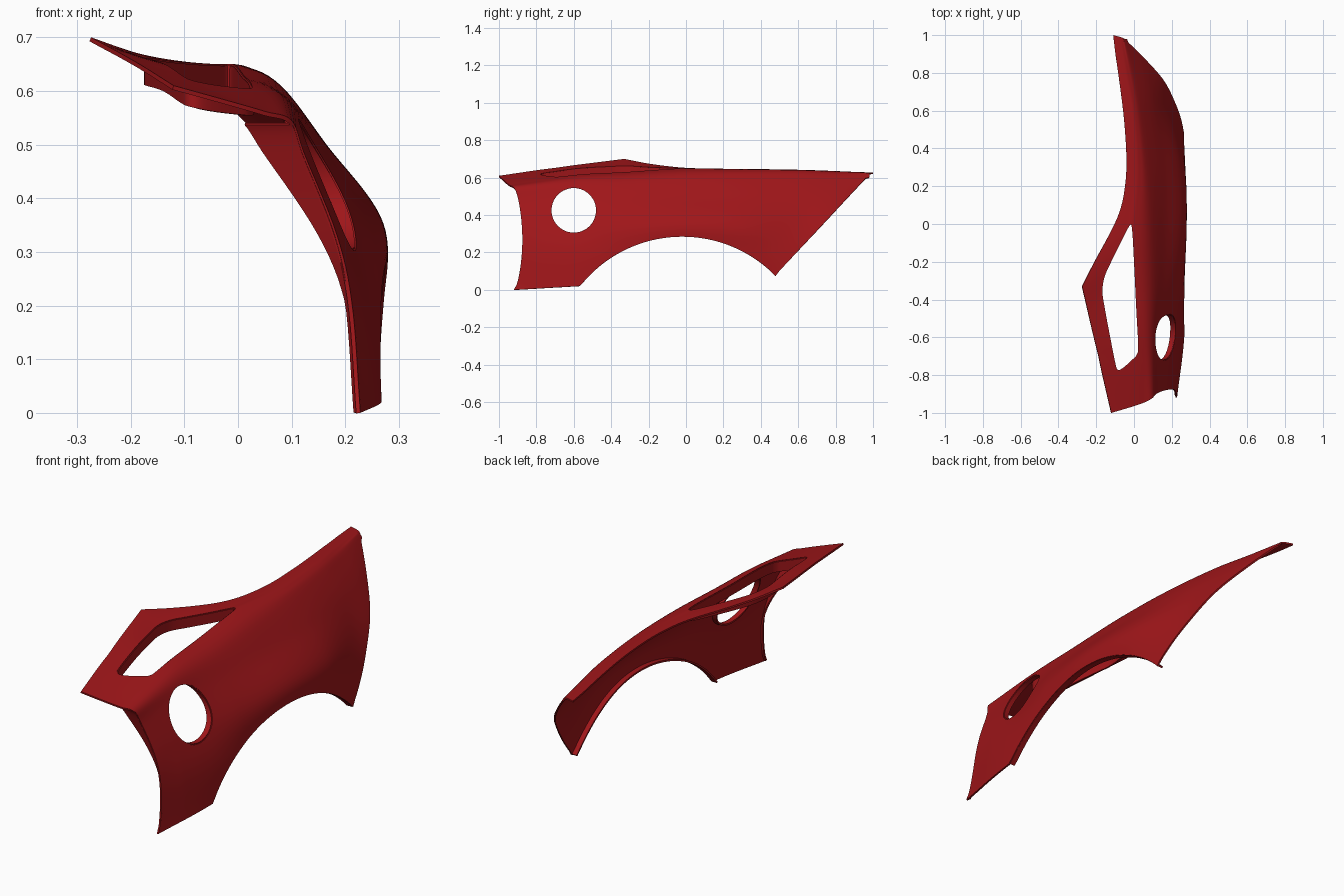
import bpy, bmesh, math
from mathutils import Vector
from mathutils.bvhtree import BVHTree

if "Cube" in bpy.data.objects:
    bpy.data.objects.remove(bpy.data.objects["Cube"])

THICK = 0.008
paint = bpy.data.materials.new("dark_red_paint")
paint.diffuse_color = (0.35, 0.008, 0.01, 1)
paint.use_nodes = True
paint.node_tree.nodes["Principled BSDF"].inputs["Base Color"].default_value = paint.diffuse_color


def spline(ks, vs, k):
    """Smooth curve through values vs at knots ks."""
    n = len(ks)
    i = 0
    while i < n - 2 and k > ks[i + 1]:
        i += 1
    def slope(j):
        a, b = max(j - 1, 0), min(j + 1, n - 1)
        return (vs[b] - vs[a]) / (ks[b] - ks[a])
    h = ks[i + 1] - ks[i]
    s = min(max((k - ks[i]) / h, 0), 1)
    return (vs[i] * (2*s**3 - 3*s**2 + 1) + slope(i) * (h * (s**3 - 2*s**2 + s))
            + vs[i + 1] * (3*s**2 - 2*s**3) + slope(i + 1) * (h * (s**3 - s**2)))


# Cross-sections (x, z) from the top face over the crease and down the side
SECTIONS = {
    -.92: [(-.03, .585), (.05, .562), (.1, .545), (.125, .48), (.185, .33), (.213, .2), (.228, 0)],
    -.6: [(-.08, .635), (.03, .612), (.092, .58), (.135, .5), (.2, .35), (.245, .2), (.268, 0)],
    -.33: [(-.13, .65), (0, .632), (.085, .595), (.155, .5), (.245, .35), (.268, .2), (.272, 0)],
    0: [(-.04, .65), (.01, .646), (.08, .61), (.165, .5), (.27, .355), (.274, .2), (.275, 0)],
    .3: [(0, .645), (.03, .638), (.07, .61), (.155, .5), (.255, .35), (.272, .2), (.272, 0)],
    .6: [(-.025, .641), (.005, .635), (.04, .605), (.115, .5), (.19, .35), (.237, .2), (.265, 0)],
    .8: [(-.055, .634), (-.03, .628), (0, .605), (.08, .5), (.165, .35), (.21, .2), (.23, 0)],
    .98: [(-.085, .627), (-.062, .624), (-.045, .612), (.03, .5), (.1, .35), (.17, .2), (.2, 0)],
}
# Inner edge (y, x, z): straight ahead of the pointed tip, curved behind it
INNER_FRONT = [(-.92, -.12, .61), (-.7, -.187, .652), (-.33, -.274, .70)]
INNER_BACK = [(-.33, -.274, .70), (-.2, -.208, .675), (-.05, -.128, .656), (.05, -.082, .65),
              (.15, -.055, .648), (.3, -.04, .646), (.5, -.048, .644), (.7, -.07, .639), (.98, -.11, .627)]


def section(u):
    tab = INNER_FRONT if u < -.33 else INNER_BACK
    pts = [spline([r[0] for r in tab], [Vector(r[1:]) for r in tab], u)]
    ks = list(SECTIONS)
    for j in range(7):
        pts.append(spline(ks, [Vector(SECTIONS[k][j]) for k in ks], u))
    return pts


def lower_edge(u):
    if u <= -.57:
        return .02 * (u + .92) / .35
    if u <= .48:
        return -.415 + math.sqrt(.70**2 - (u + .02)**2)
    return min(.08 + (u - .48) * 1.075, .602)


def column(u):
    pts, ks, zb = section(u), list(range(8)), lower_edge(u)
    lo, hi = 3.0, 7.0
    for _ in range(30):
        m = (lo + hi) / 2
        if spline(ks, pts, m).y > zb:
            lo = m
        else:
            hi = m
    ts = [3 * j / 18 for j in range(18)] + [3 + (lo - 3) * j / 26 for j in range(27)]
    out = []
    for t in ts:
        p, y = spline(ks, pts, t), u
        if t < 3:      # slanted front and rear ends of the top face
            y += (1 - t / 3) * (-.08 * max(0, (-.7 - u) / .22) + .02 * max(0, (u - .9) / .08))
        else:          # hollow front edge of the side
            bow = .045 * math.sin(math.pi * min(max(p.y / .545, 0), 1))**.6
            y += bow * max(0, (-.74 - u) / .18)
        out.append(Vector((p.x, y, p.y)))
    return out


def make(name, verts, faces, solid=True, offset=-1):
    me = bpy.data.meshes.new(name)
    me.from_pydata(verts, [], faces)
    ob = bpy.data.objects.new(name, me)
    bpy.context.collection.objects.link(ob)
    me.materials.append(paint)
    if solid:
        m = ob.modifiers.new("thickness", 'SOLIDIFY')
        m.thickness, m.offset = THICK, offset
    return ob


def strip(name, top, offsets, closed=False):
    """Return flange hanging off an edge line."""
    n = len(top)
    verts = list(top) + [p + o for p, o in zip(top, offsets)]
    faces = [(i, (i + 1) % n, n + (i + 1) % n, n + i) for i in range(n if closed else n - 1)]
    return make(name, verts, faces, offset=0)


def prism(name, ring, shift):
    n = len(ring)
    verts = list(ring) + [p + shift for p in ring]
    faces = [tuple(range(n))[::-1], tuple(range(n, 2 * n))]
    faces += [(i, (i + 1) % n, n + (i + 1) % n, n + i) for i in range(n)]
    ob = make(name, verts, faces, solid=False)
    bm = bmesh.new()
    bm.from_mesh(ob.data)
    bmesh.ops.recalc_face_normals(bm, faces=bm.faces)
    bm.to_mesh(ob.data)
    bm.free()
    ob.hide_render = True
    return ob


# Main panel skin
us = []
for a, b, n in ((-.92, -.57, 16), (-.57, -.33, 14), (-.33, .48, 38), (.48, .98, 26)):
    us += [a + (b - a) * i / n for i in range(n)]
us.append(.98)
cols = [column(u) for u in us]
R = len(cols[0])
verts = [p for c in cols for p in c]
faces = [(i*R + j, i*R + j + 1, (i+1)*R + j + 1, (i+1)*R + j)
         for i in range(len(cols) - 1) for j in range(R - 1)]
panel = make("fender_panel", verts, faces)
tree = BVHTree.FromPolygons(verts, faces)


def on_skin(origin, direction):
    hit = tree.ray_cast(origin, direction)[0]
    return hit if hit else origin

# Round side hole and its rim
ring = [Vector((.06, -.6 + .123 * math.cos(a), .425 + .123 * math.sin(a)))
        for a in (2 * math.pi * i / 64 for i in range(64))]
hole_cutter = prism("hole_cutter", ring, Vector((.4, 0, 0)))
rim = [on_skin(Vector((1, p.y, p.z)), Vector((-1, 0, 0))) - Vector((.003, 0, 0)) for p in ring]
parts = [strip("hole_rim", rim, [Vector((-.025, 0, 0))] * 64, True)]

# Top opening with its downward flange
OPEN = [(-.018, 0), (-.035, -.02), (-.075, -.1), (-.125, -.2), (-.16, -.28), (-.171, -.36), (-.158, -.45),
        (-.13, -.6), (-.102, -.74), (-.088, -.775), (-.06, -.768), (-.005, -.72), (.02, -.69), (.026, -.64),
        (.016, -.45), (.004, -.2), (-.006, -.03)]
loop = [Vector((x, y, 0)) for x, y in OPEN]
L = len(loop)
wrap = loop[-2:] + loop + loop[:3]
outline = [spline(list(range(len(wrap))), wrap, 2 + i / 5) for i in range(L * 5)]
open_cutter = prism("opening_cutter", [p + Vector((0, 0, .5)) for p in outline], Vector((0, 0, .4)))
edge = [on_skin(Vector((p.x, p.y, 2)), Vector((0, 0, -1))) - Vector((0, 0, .003)) for p in outline]
parts.append(strip("opening_flange", edge, [Vector((0, 0, -.047))] * len(edge), True))

# Wheel arch return
arch = [c[-1] + Vector((-.004, 0, .003)) for u, c in zip(us, cols) if -.571 < u < .481]
parts.append(strip("wheel_arch_flange", arch, [Vector((-.028, 0, 0))] * len(arch)))

# Front edge return, widening toward the top
front = [p + Vector((-.003, .003, 0)) for p in cols[0][19:]]
parts.append(strip("front_edge_flange", front,
                   [Vector((-.006 - .085 * max(0, (p.z - .2) / .345)**1.3, .015, 0)) for p in front]))

for cutter in (hole_cutter, open_cutter):
    m = panel.modifiers.new("cut", 'BOOLEAN')
    m.operation, m.solver, m.object = 'DIFFERENCE', 'EXACT', cutter

# Bake modifiers, drop cutters, smooth
bpy.ops.object.select_all(action='DESELECT')
for ob in [panel] + parts:
    ob.select_set(True)
bpy.context.view_layer.objects.active = panel
bpy.ops.object.convert(target='MESH')
for cutter in (hole_cutter, open_cutter):
    bpy.data.objects.remove(cutter)
bpy.ops.object.shade_smooth_by_angle(angle=math.radians(35))
